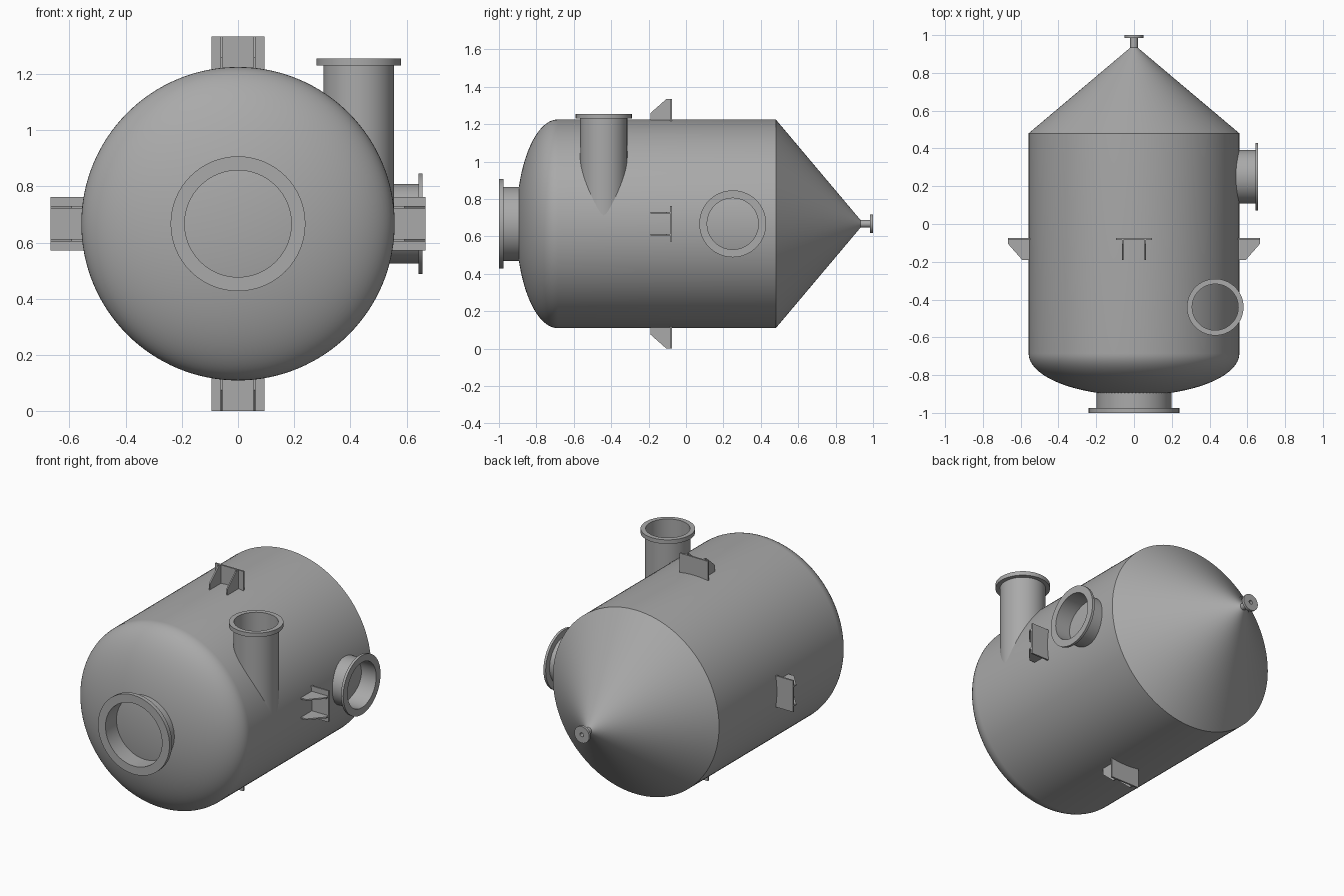
import bpy, bmesh, math
from mathutils import Matrix, Vector

cube = bpy.data.objects.get("Cube")
if cube:
    bpy.data.objects.remove(cube, do_unlink=True)

CENTRE_Z = 0.667
RADIUS = 0.558

steel = bpy.data.materials.new("grey_steel")
steel.use_nodes = True
steel.diffuse_color = (0.4, 0.4, 0.4, 1)
steel.node_tree.nodes["Principled BSDF"].inputs["Base Color"].default_value = (0.4, 0.4, 0.4, 1)


def finish(name, bm, matrix, smooth=True):
    bmesh.ops.remove_doubles(bm, verts=bm.verts, dist=1e-5)
    bmesh.ops.recalc_face_normals(bm, faces=bm.faces)
    mesh = bpy.data.meshes.new(name)
    bm.to_mesh(mesh)
    bm.free()
    mesh.materials.append(steel)
    obj = bpy.data.objects.new(name, mesh)
    bpy.context.collection.objects.link(obj)
    obj.matrix_world = matrix
    if smooth:
        bpy.ops.object.select_all(action='DESELECT')
        obj.select_set(True)
        bpy.context.view_layer.objects.active = obj
        bpy.ops.object.shade_smooth_by_angle(angle=math.radians(30))
    return obj


def lathe(name, profile, matrix, steps=96):
    """Spin (radius, height) points around the local z axis."""
    bm = bmesh.new()
    verts = [bm.verts.new((r, 0, h)) for r, h in profile]
    edges = [bm.edges.new(pair) for pair in zip(verts, verts[1:])]
    bmesh.ops.spin(bm, geom=verts + edges, cent=(0, 0, 0), axis=(0, 0, 1),
                   angle=math.tau, steps=steps, use_merge=False)
    return finish(name, bm, matrix)


def nozzle(name, bore, neck, flange, start, lip, end, direction, origin):
    """Open pipe with a flange ring at its outer end."""
    profile = [(bore, start), (neck, start), (neck, lip), (flange, lip),
               (flange, end), (bore, end), (bore, start)]
    turn = Vector((0, 0, 1)).rotation_difference(Vector(direction)).to_matrix().to_4x4()
    return lathe(name, profile, Matrix.Translation(origin) @ turn, 64)


# Vessel shell: dished front head, straight barrel and conical back
to_back = Matrix.Translation((0, 0, CENTRE_Z)) @ Matrix.Rotation(-math.pi / 2, 4, 'X')
dome = []
for i in range(25):
    a = math.pi / 2 * i / 24
    dome.append((RADIUS * math.sin(a), -0.685 - 0.223 * math.cos(a)))
lathe("vessel_shell", dome + [(RADIUS, 0.48), (0.018, 0.935), (0, 0.935)], to_back, 128)

# Pipe connections
nozzle("front_nozzle", 0.19, 0.198, 0.24, 0.86, 0.975, 1.0, (0, -1, 0), (0, 0, CENTRE_Z))
nozzle("back_nozzle", 0.012, 0.02, 0.05, 0.92, 0.985, 1.0, (0, 1, 0), (0, 0, CENTRE_Z))
nozzle("left_nozzle", 0.137, 0.142, 0.179, 0.5, 0.642, 0.657, (1, 0, 0), (0, 0.25, CENTRE_Z))
nozzle("top_nozzle", 0.122, 0.126, 0.15, 0.67, 1.23, 1.255, (0, 0, 1), (0.43, -0.44, 0))


def prism(bm, outline, x0, x1):
    """Extrude a (y, z) outline from x0 to x1."""
    face = bm.faces.new([bm.verts.new((x0, y, z)) for y, z in outline])
    ext = bmesh.ops.extrude_face_region(bm, geom=[face])
    moved = [v for v in ext["geom"] if isinstance(v, bmesh.types.BMVert)]
    bmesh.ops.translate(bm, verts=moved, vec=(x1 - x0, 0, 0))


# Four support lugs: a back plate with two tapered ribs
plate = [(-0.085, 0.548), (-0.075, 0.548), (-0.075, 0.667), (-0.085, 0.667)]
rib = [(-0.19, 0.54), (-0.085, 0.54), (-0.085, 0.667), (-0.105, 0.667), (-0.19, 0.592)]
for i, side in enumerate(("top", "left", "bottom", "right")):
    bm = bmesh.new()
    prism(bm, plate, -0.095, 0.095)
    for x in (-0.059, 0.059):
        prism(bm, rib, x - 0.004, x + 0.004)
    place = Matrix.Translation((0, 0, CENTRE_Z)) @ Matrix.Rotation(i * math.pi / 2, 4, 'Y')
    finish(side + "_support_lug", bm, place, smooth=False)
